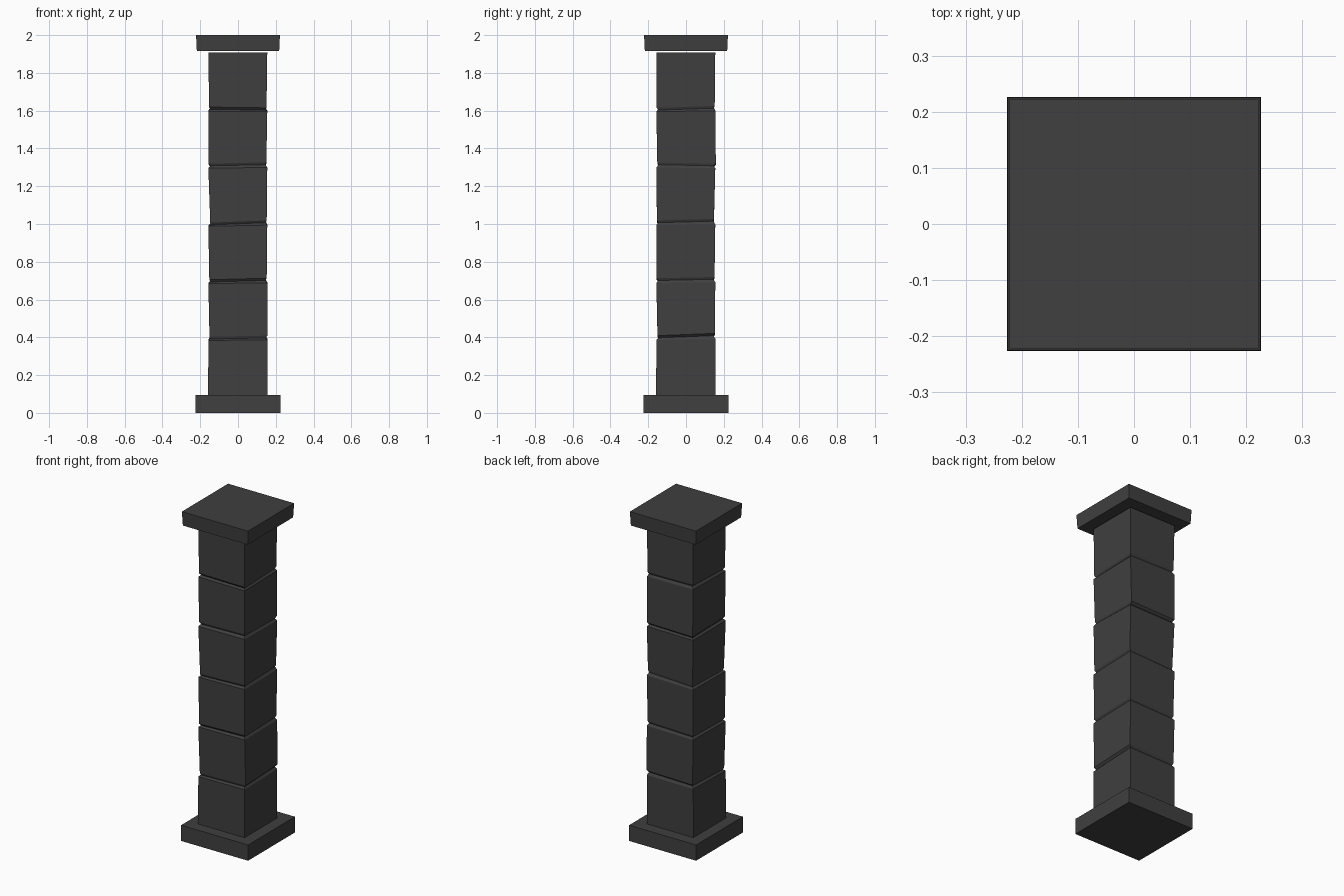
import bpy

cube = bpy.data.objects.get("Cube")
if cube:
    bpy.data.objects.remove(cube, do_unlink=True)

stone = bpy.data.materials.new("dark_stone")
stone.use_nodes = True
colour = (0.05, 0.05, 0.05, 1)
stone.diffuse_color = colour
stone.node_tree.nodes["Principled BSDF"].inputs["Base Color"].default_value = colour


def stack(name, rings):
    """Closed four-sided solid from rings (x0, x1, y0, y1, z, x tilt, y tilt)."""
    verts = []
    for x0, x1, y0, y1, z, tx, ty in rings:
        for sx, sy in ((-1, -1), (1, -1), (1, 1), (-1, 1)):
            verts.append((x1 if sx > 0 else x0, y1 if sy > 0 else y0,
                          z + sx * tx + sy * ty))
    faces = [(3, 2, 1, 0)]
    for r in range(len(rings) - 1):
        a = r * 4
        for i in range(4):
            j = (i + 1) % 4
            faces.append((a + i, a + j, a + 4 + j, a + 4 + i))
    n = len(verts)
    faces.append((n - 4, n - 3, n - 2, n - 1))
    mesh = bpy.data.meshes.new(name)
    mesh.from_pydata(verts, [], faces)
    mesh.materials.append(stone)
    obj = bpy.data.objects.new(name, mesh)
    bpy.context.collection.objects.link(obj)


def slab(name, low, high, bottom, top):
    stack(name, [(-low, low, -low, low, bottom, 0, 0),
                 (-high, high, -high, high, top, 0, 0)])


# Foot and cap slabs
slab("base_slab", 0.226, 0.225, 0, 0.095)
slab("cap_slab", 0.218, 0.222, 1.915, 2)

# Shaft blocks: worn lower edges, wide shoulders and a slanted chamfer at each joint
JOINTS = [0.09, 0.40, 0.70, 1.005, 1.308, 1.61, 1.92]
LOWER = [(-.158, .155, -.158, .155), (-.151, .157, -.151, .154),
         (-.152, .152, -.156, .151), (-.147, .152, -.154, .148),
         (-.155, .150, -.152, .158), (-.153, .151, -.156, .152)]
TILTS = [(.003, .006), (.004, .003), (.006, .004), (.003, -.003), (-.002, .005), (0, 0)]
S = 0.157
for i, low in enumerate(LOWER):
    z0, z1 = JOINTS[i], JOINTS[i + 1]
    tx0, ty0 = TILTS[i - 1] if i else (0, 0)
    tx, ty = TILTS[i]
    rings = [(*low, z0 + (0.012 if i else 0), tx0, ty0),
             (-S, 0.155, -S, 0.155, z1 - 0.012, tx / 2, ty / 2)]
    if i:
        rings.insert(0, (-.146, .146, -.146, .146, z0, tx0, ty0))
    if i < len(LOWER) - 1:
        rings.append((-.146, .146, -.146, .146, z1, tx, ty))
    stack(f"shaft_block_{i + 1}", rings)
